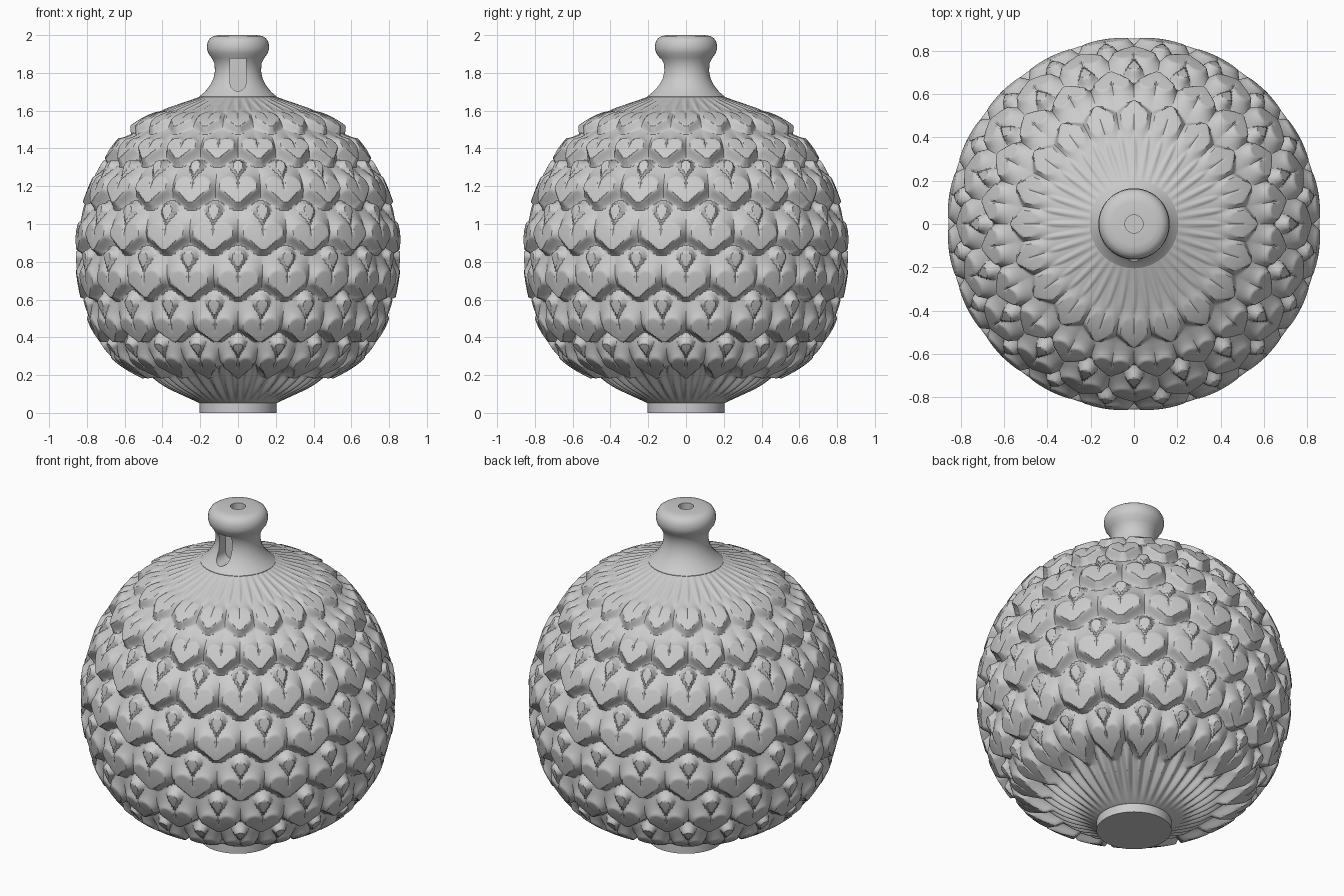
import bpy, bmesh, math
from mathutils import Vector

if "Cube" in bpy.data.objects:
    bpy.data.objects.remove(bpy.data.objects["Cube"])

clay = bpy.data.materials.new("grey_clay")
clay.use_nodes = True
clay.diffuse_color = (0.6, 0.6, 0.6, 1)
clay.node_tree.nodes["Principled BSDF"].inputs["Base Color"].default_value = (0.6, 0.6, 0.6, 1)

COLUMNS, STEPS, ROW_STEPS = 20, 28, 30

# Outer envelope (radius, height): one point per row of petals
ENVELOPE = [(0.2, 0.05), (0.61, 0.24), (0.775, 0.44), (0.85, 0.69), (0.86, 0.94),
            (0.795, 1.19), (0.67, 1.41), (0.51, 1.56), (0.2, 1.675)]


def envelope(w):
    """Smooth point on the envelope at row coordinate w."""
    i = min(int(w), len(ENVELOPE) - 2)
    t = w - i
    pts = [Vector(p) for p in ENVELOPE]
    pts = [2 * pts[0] - pts[1]] + pts + [2 * pts[-1] - pts[-2]]
    a, b, c, d = pts[i:i + 4]
    return 0.5 * (2 * b + (c - a) * t + (2 * a - 5 * b + 4 * c - d) * t ** 2
                  + (3 * b - a - 3 * c + d) * t ** 3)


def smooth(a, b, x):
    t = max(0, min(1, (x - a) / (b - a)))
    return t * t * (3 - 2 * t)


def round_cone(x, y, p, rp, q, rq):
    """Distance to a drop shape running from circle p to circle q."""
    dx, dy = q[0] - p[0], q[1] - p[1]
    t = max(0, min(1, ((x - p[0]) * dx + (y - p[1]) * dy) / (dx * dx + dy * dy)))
    return max(0, math.hypot(x - p[0] - t * dx, y - p[1] - t * dy) - rp - t * (rq - rp))


def fall(d, width):
    """Creased at the outline, easing out into the valley."""
    return max(0, 1 - d / width) ** 2


def petal(u, v):
    """Relief of one heart-tipped petal, and of the drop above it."""
    d = round_cone(abs(u), v, (0.2, 0.06), 0.2, (0.03, -0.26), 0.05)
    heart = fall(d, 0.27 + 0.5 * smooth(-0.1, 0.6, v))
    drop = 0.9 * fall(round_cone(u, v, (0, 0.53), 0.13, (0, 0.28), 0.01), 0.2)
    return heart, drop


def relief(u, w):
    """Height from 0 (valley) to 1 (envelope) at column u and row w."""
    h = 0
    for k in range(1, 8):
        x = u + 0.5 * (k % 2 == 0)
        heart, drop = petal(x - round(x), w - k)
        h = max(h, heart, drop if k < 6 else 0)
    # fluting at the bottom and the shoulder
    flute = 0.45 + 0.4 * math.cos(4 * math.pi * u)
    return max(h, flute * max(smooth(1.0, 0.3, w), smooth(7.0, 7.5, w)))


def finish(ob, angle):
    ob.data.materials.append(clay)
    bpy.ops.object.select_all(action='DESELECT')
    ob.select_set(True)
    bpy.context.view_layer.objects.active = ob
    bpy.ops.object.shade_smooth_by_angle(angle=math.radians(angle))


def make_object(name, verts, faces):
    me = bpy.data.meshes.new(name)
    me.from_pydata(verts, [], faces)
    bm = bmesh.new()
    bm.from_mesh(me)
    bmesh.ops.recalc_face_normals(bm, faces=bm.faces)
    bm.to_mesh(me)
    bm.free()
    ob = bpy.data.objects.new(name, me)
    bpy.context.collection.objects.link(ob)
    return ob


def ring_faces(rings, n):
    return [(j * n + i, j * n + (i + 1) % n, (j + 1) * n + (i + 1) % n, (j + 1) * n + i)
            for j in range(rings - 1) for i in range(n)]


def lathe(name, profile, n=64):
    """Closed solid of revolution."""
    verts = [(r * math.cos(2 * math.pi * i / n), r * math.sin(2 * math.pi * i / n), z)
             for r, z in profile for i in range(n)]
    last = (len(profile) - 1) * n
    caps = [tuple(range(n)), tuple(range(last, last + n))]
    return make_object(name, verts, ring_faces(len(profile), n) + caps)


# Body covered with staggered petals
n, w_end = COLUMNS * STEPS, len(ENVELOPE) - 1
rings = w_end * ROW_STEPS + 1
verts = []
for j in range(rings):
    w = j / ROW_STEPS
    p = envelope(w)
    tangent = (envelope(min(w + 0.02, w_end)) - envelope(max(w - 0.02, 0))).normalized()
    normal = Vector((tangent.y, -tangent.x))
    depth = 0.062 * smooth(0, 0.8, w) * smooth(w_end + 0.2, w_end - 2, w)
    column = [p - normal * depth * (1 - relief(i / STEPS, w)) for i in range(STEPS)]
    for i in range(n):
        q, ang = column[i % STEPS], 2 * math.pi * i / n
        verts.append((q.x * math.cos(ang), q.x * math.sin(ang), q.y))
body = make_object("petal_body", verts, ring_faces(rings, n)
                   + [tuple(range(n)), tuple(range((rings - 1) * n, rings * n))])
finish(body, 32)

# Foot
finish(lathe("foot", [(0.205, 0), (0.205, 0.06)]), 30)

# Neck with flared lip
neck = lathe("neck", [(0.205, 1.65), (0.205, 1.675), (0.175, 1.70), (0.148, 1.735), (0.13, 1.77),
                      (0.122, 1.81), (0.125, 1.85), (0.14, 1.88), (0.158, 1.905),
                      (0.165, 1.93), (0.162, 1.96), (0.15, 1.982), (0.13, 1.995), (0.1, 2.0)])

# Bore and round-bottomed front window
bore = lathe("bore_cutter", [(0.042, 1.72), (0.042, 2.1)], 32)
arc = [(0.042 * math.cos(math.pi * (1 + k / 12)), 1.745 + 0.042 * math.sin(math.pi * (1 + k / 12)))
       for k in range(13)]
outline = [(-0.042, 1.875)] + arc + [(0.042, 1.875)]
m = len(outline)
window = make_object("window_cutter", [(x, y, z) for y in (-0.3, -0.06) for x, z in outline],
                     ring_faces(2, m) + [tuple(range(m)), tuple(range(m, 2 * m))])
bpy.context.view_layer.objects.active = neck
for cutter in (bore, window):
    cutter.hide_render = True
    mod = neck.modifiers.new("cut", 'BOOLEAN')
    mod.operation, mod.solver, mod.object = 'DIFFERENCE', 'EXACT', cutter
    bpy.ops.object.modifier_apply(modifier=mod.name)
    bpy.data.objects.remove(cutter)
finish(neck, 35)
